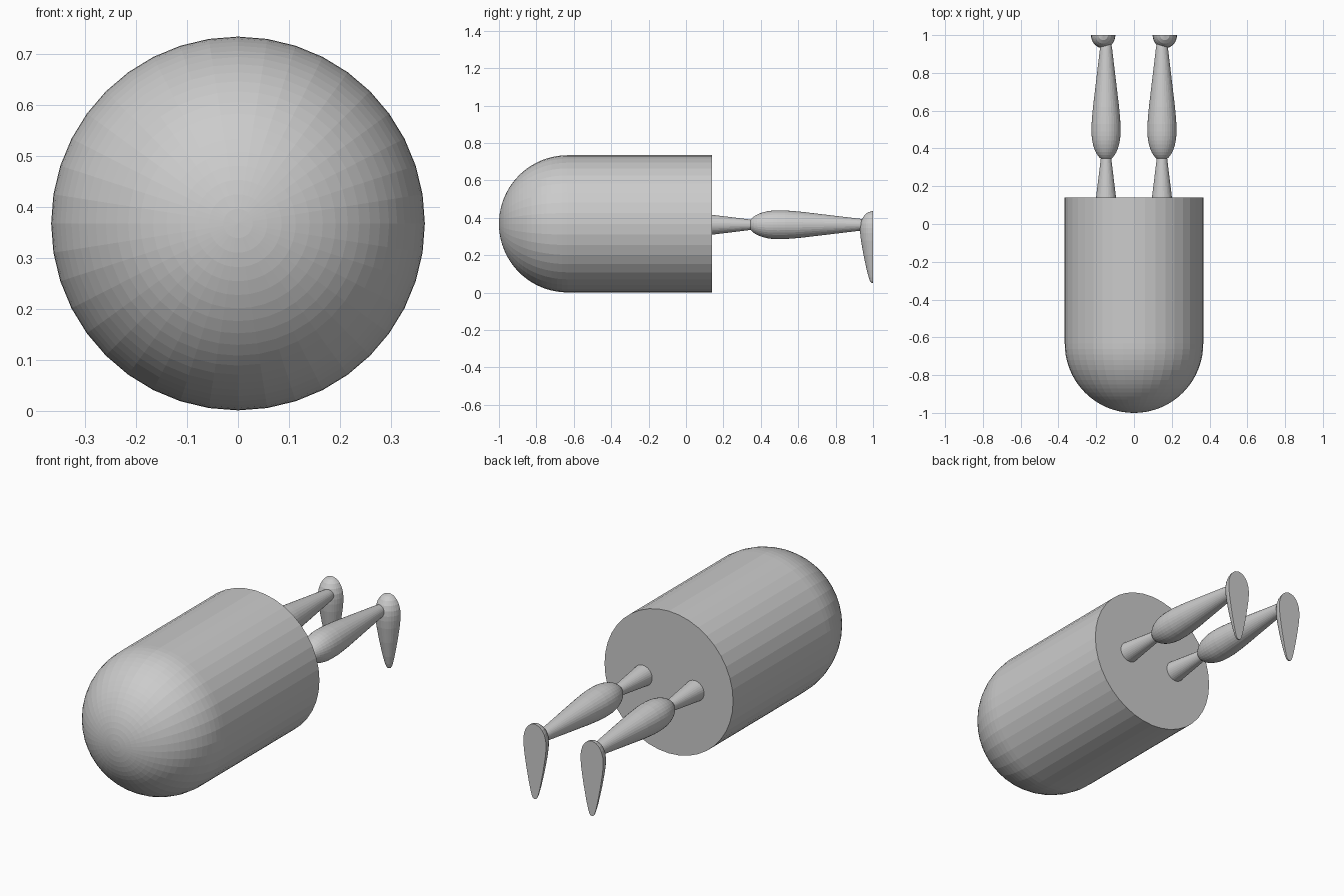
import bpy, bmesh
from math import sin, cos, pi
from mathutils import Matrix, Vector

if "Cube" in bpy.data.objects:
    bpy.data.objects.remove(bpy.data.objects["Cube"])

BODY_R, BODY_Z = 0.3667, 0.368
DOME_Y, BACK_Y = -0.6333, 0.14
LEG_Z = 0.363


def lathe(name, profile, sides, matrix, cap=False, cut_y=None):
    """Revolve (height, radius) points around local z, then place with matrix."""
    bm = bmesh.new()
    rings = []
    for h, r in profile:
        if r == 0:
            rings.append([bm.verts.new((0, 0, h))])
        else:
            rings.append([bm.verts.new((r * cos(2 * pi * i / sides),
                                        r * sin(2 * pi * i / sides), h))
                          for i in range(sides)])
    for a, b in zip(rings, rings[1:]):
        for i in range(sides):
            j = (i + 1) % sides
            if len(a) == 1:
                bm.faces.new((a[0], b[j], b[i]))
            elif len(b) == 1:
                bm.faces.new((a[i], a[j], b[0]))
            else:
                bm.faces.new((a[i], a[j], b[j], b[i]))
    if cap:
        bm.faces.new(rings[-1])
    bmesh.ops.transform(bm, matrix=matrix, verts=bm.verts)
    if cut_y is not None:
        geom = bm.verts[:] + bm.edges[:] + bm.faces[:]
        cut = bmesh.ops.bisect_plane(bm, geom=geom, dist=1e-5, plane_co=(0, cut_y, 0),
                                     plane_no=(0, 1, 0), clear_outer=True)
        edges = [e for e in bm.edges if e.is_boundary]
        bmesh.ops.contextual_create(bm, geom=edges)
    bmesh.ops.recalc_face_normals(bm, faces=bm.faces)
    mesh = bpy.data.meshes.new(name)
    bm.to_mesh(mesh)
    bm.free()
    obj = bpy.data.objects.new(name, mesh)
    bpy.context.collection.objects.link(obj)
    return obj


def along_y(x, z):
    """Local z axis becomes world +y."""
    return Matrix.Translation((x, 0, z)) @ Matrix.Rotation(-pi / 2, 4, 'X')


# Body: rounded dome and straight barrel with flat rear end
dome = [(DOME_Y - BODY_R * cos(pi / 2 * i / 20),
         BODY_R * sin(pi / 2 * i / 20) if i else 0) for i in range(21)]
lathe("dome", dome, 40, along_y(0, BODY_Z))
lathe("barrel", [(DOME_Y, BODY_R), (BACK_Y, BODY_R)], 40, along_y(0, BODY_Z), cap=True)

# Calf: elliptical knee end running into a long taper
calf = [(0.49 - 0.155 * cos(pi / 2 * i / 10),
         0.077 * sin(pi / 2 * i / 10) if i else 0) for i in range(11)]
calf += [(0.53, 0.0765), (0.57, 0.0735), (0.62, 0.069), (0.93, 0.032), (0.96, 0.027)]

# Foot: half teardrop, heel at the top and toe pointing down
foot = [(0.05, 0), (0.053, 0.009), (0.062, 0.015), (0.08, 0.021), (0.12, 0.031),
        (0.20, 0.047), (0.28, 0.060), (0.32, 0.064), (0.345, 0.0645), (0.37, 0.062),
        (0.395, 0.054), (0.415, 0.042), (0.43, 0.025), (0.437, 0)]

for side, s in (("left", 1), ("right", -1)):
    lathe("thigh_" + side, [(BACK_Y, 0.053), (0.36, 0.026)], 32, along_y(s * 0.148, LEG_Z))
    lathe("calf_" + side, calf, 32, along_y(s * 0.148, LEG_Z), cap=True)
    place = Matrix.Translation((s * 0.163, 1, 0)) @ Matrix.Diagonal((1, 1.08, 1, 1))
    lathe("foot_" + side, foot, 32, place, cut_y=1.0)
